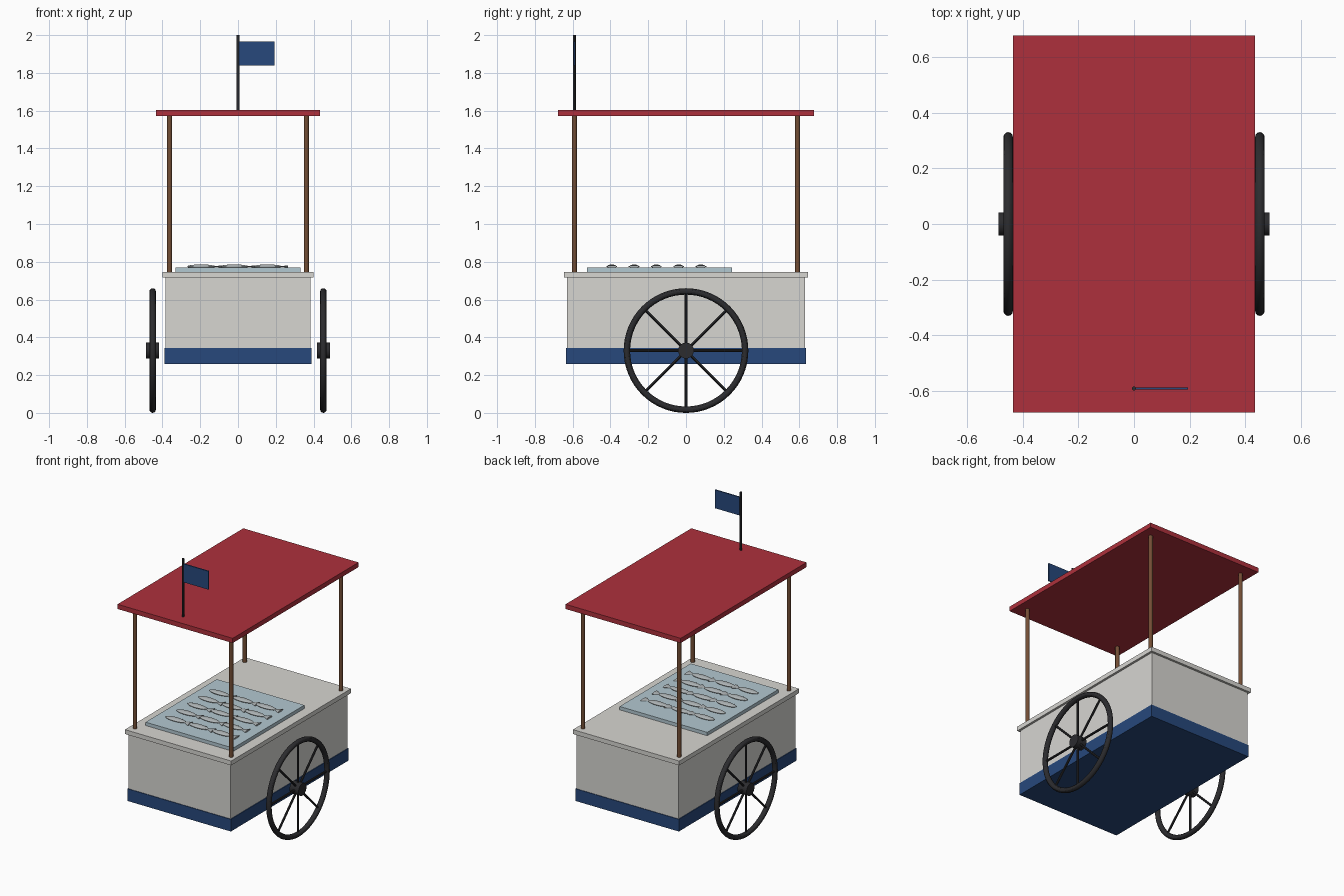
import bpy, math
from mathutils import Vector

if "Cube" in bpy.data.objects:
    bpy.data.objects.remove(bpy.data.objects["Cube"])


def material(name, rgb):
    m = bpy.data.materials.new(name)
    m.diffuse_color = (*rgb, 1)
    m.use_nodes = True
    m.node_tree.nodes["Principled BSDF"].inputs["Base Color"].default_value = m.diffuse_color
    return m


WHITE = material("cream", (0.68, 0.67, 0.64))
NAVY = material("navy", (0.02, 0.065, 0.2))
RED = material("red", (0.42, 0.03, 0.045))
WOOD = material("wood", (0.17, 0.075, 0.035))
BLACK = material("black", (0.025, 0.025, 0.028))
ICE = material("ice", (0.45, 0.58, 0.64))
SILVER = material("silver", (0.42, 0.45, 0.46))


def finish(name, mat, smooth=False):
    ob = bpy.context.object
    ob.name = name
    ob.data.materials.append(mat)
    if smooth:
        bpy.ops.object.shade_smooth_by_angle()
    return ob


def box(name, lo, hi, mat):
    lo, hi = Vector(lo), Vector(hi)
    bpy.ops.mesh.primitive_cube_add(size=1, location=(lo + hi) / 2)
    bpy.context.object.scale = hi - lo
    bpy.ops.object.transform_apply(location=False, rotation=False)
    return finish(name, mat)


def rod(name, a, b, r, mat, sides=16):
    a, b = Vector(a), Vector(b)
    bpy.ops.mesh.primitive_cylinder_add(
        vertices=sides, radius=r, depth=(b - a).length, location=(a + b) / 2,
        rotation=(b - a).to_track_quat('Z', 'Y').to_euler())
    return finish(name, mat, True)


# Cart body, base band, counter and roof
box("cart_body", (-0.385, -0.63, 0.30), (0.385, 0.63, 0.72), WHITE)
box("base_band", (-0.39, -0.634, 0.26), (0.39, 0.634, 0.343), NAVY)
box("counter", (-0.40, -0.645, 0.717), (0.40, 0.645, 0.747), WHITE)
box("roof", (-0.434, -0.677, 1.572), (0.434, 0.677, 1.604), RED)

# Roof posts
for x in (-0.362, 0.362):
    for y in (-0.591, 0.591):
        rod("roof_post", (x, y, 0.74), (x, y, 1.58), 0.0135, WOOD)

# Ice tray with rows of fish
box("ice_tray", (-0.33, -0.523, 0.745), (0.33, 0.243, 0.77), ICE)
for row in range(5):
    for col in range(3):
        x, y = (col - 1) * 0.175, -0.393 + row * 0.118
        bpy.ops.mesh.primitive_uv_sphere_add(segments=16, ring_count=8, radius=1,
                                             location=(x - 0.02, y, 0.775))
        bpy.context.object.scale = (0.075, 0.024, 0.011)
        finish("fish_body", SILVER, True)
        bpy.ops.mesh.primitive_cone_add(vertices=12, radius1=1, radius2=0.1, depth=1,
                                        location=(x + 0.065, y, 0.775),
                                        rotation=(0, -math.pi / 2, 0))
        bpy.context.object.scale = (0.006, 0.03, 0.05)
        finish("fish_tail", SILVER)

# Spoked wheels
R, CZ = 0.313, 0.33
for s in (-1, 1):
    cx = s * 0.452
    bpy.ops.mesh.primitive_torus_add(major_radius=R, minor_radius=0.017,
                                     major_segments=64, minor_segments=12,
                                     location=(cx, 0, CZ), rotation=(0, math.pi / 2, 0))
    finish("wheel_rim", BLACK, True)
    rod("wheel_hub", (cx - 0.034, 0, CZ), (cx + 0.034, 0, CZ), 0.042, BLACK, 24)
    for k in range(8):
        a = k * math.pi / 4
        rod("wheel_spoke", (cx, 0, CZ),
            (cx, R * math.cos(a), CZ + R * math.sin(a)), 0.0075, BLACK, 8)

# Flag
rod("flag_pole", (0, -0.591, 1.59), (0, -0.591, 2.0), 0.0075, BLACK, 12)
box("flag", (0.004, -0.595, 1.84), (0.194, -0.587, 1.965), NAVY)
